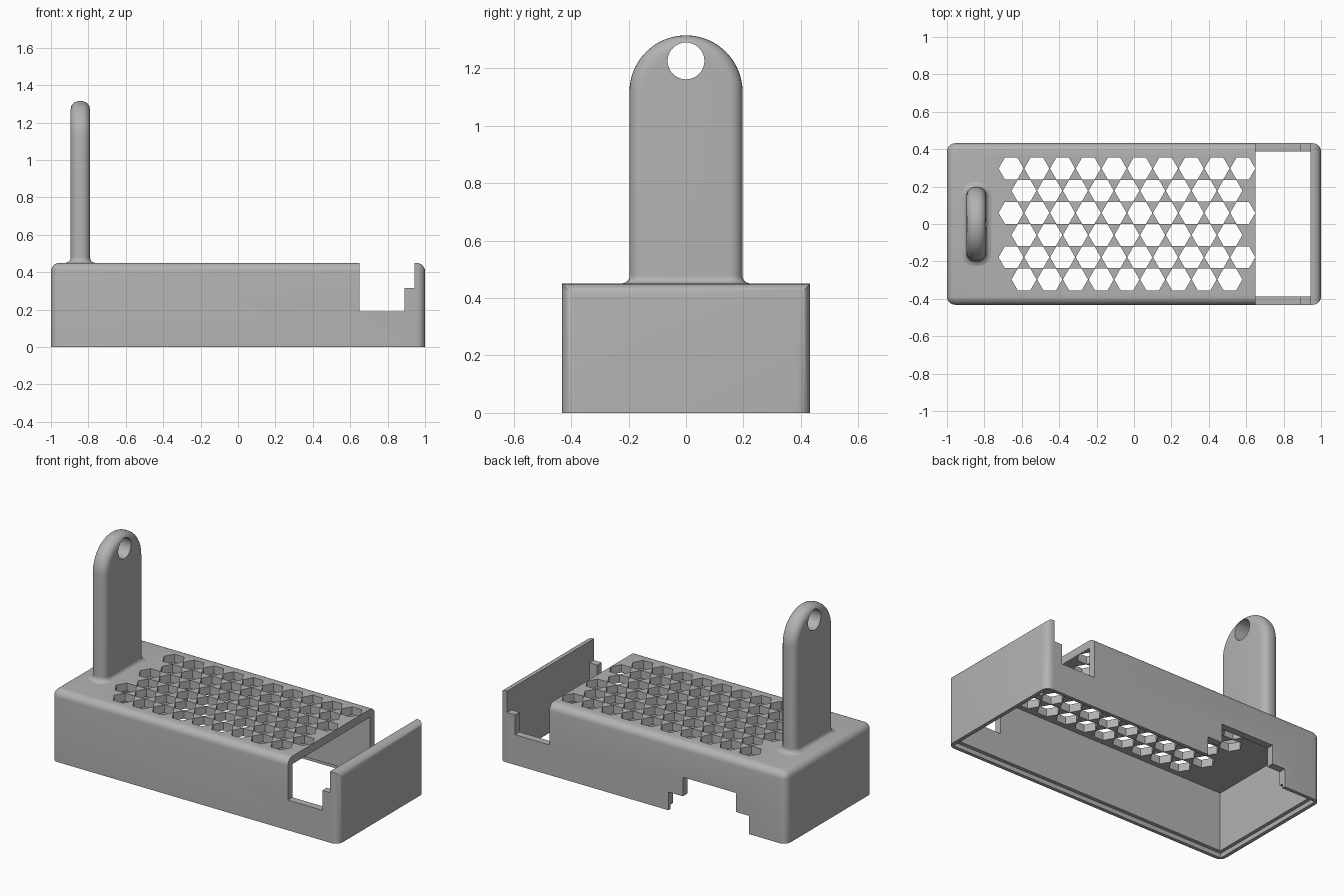
import bpy, bmesh, math
from mathutils import Matrix

if "Cube" in bpy.data.objects:
    bpy.data.objects.remove(bpy.data.objects["Cube"], do_unlink=True)

grey = bpy.data.materials.new("matte_grey")
grey.use_nodes = True
GREY = (0.45, 0.45, 0.45, 1)
grey.diffuse_color = GREY
grey.node_tree.nodes["Principled BSDF"].inputs["Base Color"].default_value = GREY

HALF_W, HEIGHT, WALL, FILLET = 0.432, 0.45, 0.045, 0.045
PLATE_X = 0.945


def make_object(name, bm):
    bmesh.ops.recalc_face_normals(bm, faces=bm.faces)
    mesh = bpy.data.meshes.new(name)
    bm.to_mesh(mesh)
    bm.free()
    mesh.materials.append(grey)
    ob = bpy.data.objects.new(name, mesh)
    bpy.context.collection.objects.link(ob)
    return ob


def add_box(bm, x, y, z):
    size = [b - a for a, b in (x, y, z)]
    mid = [(a + b) / 2 for a, b in (x, y, z)]
    m = Matrix.Translation(mid) @ Matrix.Diagonal((*size, 1))
    bmesh.ops.create_cube(bm, size=1, matrix=m)


def box(name, x, y, z, rounded=None):
    """Box whose edges are filleted where rounded(mid_point, direction) holds."""
    bm = bmesh.new()
    add_box(bm, x, y, z)
    if rounded:
        edges = []
        for e in bm.edges:
            a, b = (v.co for v in e.verts)
            if rounded((a + b) / 2, (b - a).normalized()):
                edges.append(e)
        bmesh.ops.bevel(bm, geom=edges, offset=FILLET, segments=6,
                        profile=0.5, affect='EDGES', clamp_overlap=True)
    return make_object(name, bm)


def cut(ob, cutters):
    for c in cutters:
        mod = ob.modifiers.new("cut", 'BOOLEAN')
        mod.operation, mod.solver, mod.object = 'DIFFERENCE', 'EXACT', c
    dg = bpy.context.evaluated_depsgraph_get()
    mesh = bpy.data.meshes.new_from_object(ob.evaluated_get(dg))
    ob.modifiers.clear()
    ob.data = mesh


def finish(ob):
    bpy.ops.object.select_all(action='DESELECT')
    ob.select_set(True)
    bpy.context.view_layer.objects.active = ob
    bpy.ops.object.shade_smooth_by_angle(angle=math.radians(32))


# Housing with open underside, and the end plate standing beyond the notch
housing = box("housing", (-1, PLATE_X), (-HALF_W, HALF_W), (0, HEIGHT),
              lambda m, d: (abs(d.z) > 0.9 and m.x < 0)
              or (m.z > 0.4 and m.x < 0.9))
end_plate = box("end_plate", (PLATE_X, 1), (-HALF_W, HALF_W), (0, HEIGHT),
                lambda m, d: m.x > 0.99 and m.z > 0.1)

# Cutters: cavity, lid recess, end notch, stepped cable opening in the back
cavity = box("cavity_cutter", (-1 + WALL, 1.2), (WALL - HALF_W, HALF_W - WALL),
             (-0.1, 0.4))
recess = box("recess_cutter", (-0.977, 0.977), (-0.41, 0.41), (-0.2, 0.028))
notch = box("notch_cutter", (0.65, 0.89), (-0.6, 0.6), (0.19, 0.6))
notch_step = box("notch_step_cutter", (0.8, 1.1), (-0.6, 0.6), (0.315, 0.7))
opening_low = box("opening_low_cutter", (-0.74, -0.18), (0.3, 0.6), (-0.3, 0.115))
opening_top = box("opening_top_cutter", (-0.65, -0.28), (0.29, 0.61), (-0.35, 0.235))

# Honeycomb of staggered hexagonal vents
bm = bmesh.new()
PITCH, ROW = 0.1376, 0.1187
for r in range(6):
    odd = r % 2
    for i in range(10 - odd):
        x = -0.657 + PITCH * (i + odd / 2)
        m = Matrix.Translation((x, ROW * (2.5 - r), 0.42))
        m = m @ Matrix.Rotation(math.pi / 6, 4, 'Z')
        bmesh.ops.create_cone(bm, cap_ends=True, segments=6, radius1=0.067,
                              radius2=0.067, depth=0.2, matrix=m)
vents = make_object("vent_cutter", bm)

# Upright hanging tab: arched outline, extruded and rounded
TAB_X, TAB_T, TAB_W, TAB_TOP = -0.843, 0.0525, 0.197, 1.315
bm = bmesh.new()
outline = [(-TAB_W, 0.43)]
STEPS = 32
for i in range(STEPS + 1):
    a = math.pi * (1 - i / STEPS)
    outline.append((TAB_W * math.cos(a), TAB_TOP - TAB_W * (1 - math.sin(a))))
outline.append((TAB_W, 0.43))
face = bm.faces.new([bm.verts.new((TAB_X - TAB_T, y, z)) for y, z in outline])
ext = bmesh.ops.extrude_face_region(bm, geom=[face])
for v in ext["geom"]:
    if isinstance(v, bmesh.types.BMVert):
        v.co.x += 2 * TAB_T
bmesh.ops.recalc_face_normals(bm, faces=bm.faces)
rim = [e for e in bm.edges
       if abs(e.verts[0].co.x - e.verts[1].co.x) < 1e-4
       and max(v.co.z for v in e.verts) > 0.5]
bmesh.ops.bevel(bm, geom=rim, offset=0.045, segments=6, profile=0.5,
                affect='EDGES', clamp_overlap=True)
tab = make_object("hanging_tab", bm)

bm = bmesh.new()
bmesh.ops.create_cone(bm, cap_ends=True, segments=48, radius1=0.064,
                      radius2=0.064, depth=0.5,
                      matrix=Matrix.Translation((TAB_X, 0, 1.226))
                      @ Matrix.Rotation(math.pi / 2, 4, 'Y'))
tab_hole = make_object("tab_hole_cutter", bm)

# Concave fillet where the tab meets the housing
bm = bmesh.new()
FLARE, LEVELS, rings = 0.028, 6, []
for k in range(LEVELS + 1):
    t = k / LEVELS
    grow = FLARE * (1 - math.sqrt(1 - (1 - t) ** 2))
    ring = []
    for q, (sx, sy) in enumerate(((1, 1), (-1, 1), (-1, -1), (1, -1))):
        for i in range(7):
            a = math.pi / 2 * (q + i / 6)
            ring.append(bm.verts.new((
                TAB_X + sx * (TAB_T - 0.045) + (0.045 + grow) * math.cos(a),
                sy * (TAB_W - 0.045) + (0.045 + grow) * math.sin(a),
                HEIGHT + FLARE * t)))
    rings.append(ring)
for lo, hi in zip(rings, rings[1:]):
    for i in range(len(lo)):
        j = (i + 1) % len(lo)
        bm.faces.new((lo[i], lo[j], hi[j], hi[i]))
tab_fillet = make_object("tab_fillet", bm)

# Apply the cuts, then drop the helpers
cutters = [cavity, recess, notch, notch_step, opening_low, opening_top,
           vents, tab_hole]
cut(housing, cutters[:-1])
cut(end_plate, [recess])
cut(tab, [tab_hole])
for c in cutters:
    bpy.data.objects.remove(c, do_unlink=True)
for ob in (housing, end_plate, tab, tab_fillet):
    finish(ob)
